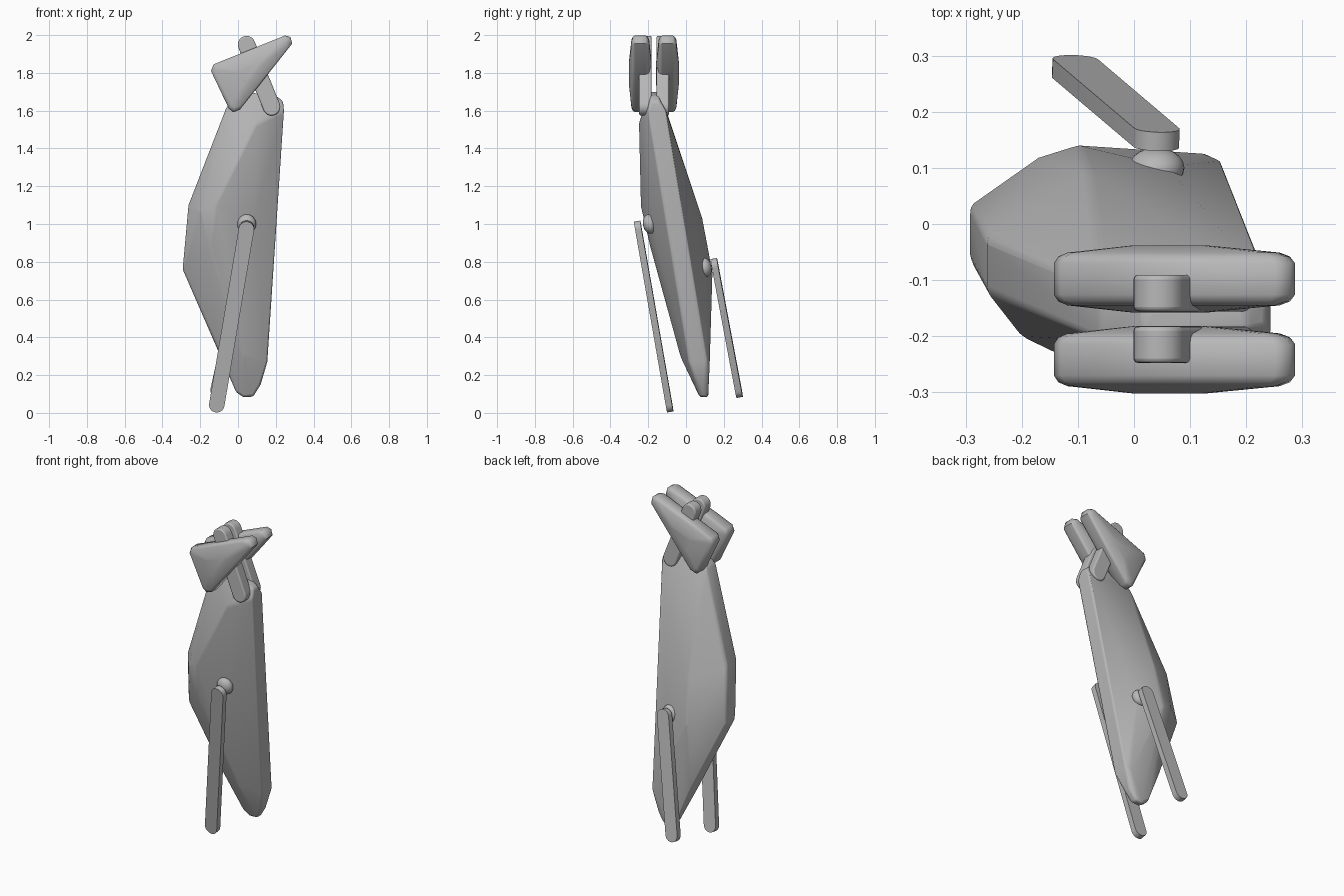
import bpy, bmesh, math
from mathutils import Vector, Matrix

if "Cube" in bpy.data.objects:
    bpy.data.objects.remove(bpy.data.objects["Cube"])

GREY = (0.48, 0.48, 0.48, 1)
grey = bpy.data.materials.new("plain_grey")
grey.use_nodes = True
grey.diffuse_color = GREY
grey.node_tree.nodes["Principled BSDF"].inputs["Base Color"].default_value = GREY


def finish(name, bm, bevel=0, angle=35):
    """Turn a bmesh into a named, shaded object."""
    bmesh.ops.recalc_face_normals(bm, faces=bm.faces)
    mesh = bpy.data.meshes.new(name)
    bm.to_mesh(mesh)
    bm.free()
    mesh.materials.append(grey)
    ob = bpy.data.objects.new(name, mesh)
    bpy.context.collection.objects.link(ob)
    if bevel:
        mod = ob.modifiers.new("soft_edges", "BEVEL")
        mod.width, mod.segments = bevel, 3
        mod.limit_method, mod.angle_limit = "ANGLE", math.radians(20)
    bpy.ops.object.select_all(action="DESELECT")
    ob.select_set(True)
    bpy.context.view_layer.objects.active = ob
    bpy.ops.object.shade_smooth_by_angle(angle=math.radians(angle))
    return ob


def hull(name, points, bevel=0, angle=35):
    """Convex solid around a set of points."""
    bm = bmesh.new()
    for p in points:
        bm.verts.new(p)
    res = bmesh.ops.convex_hull(bm, input=bm.verts)
    loose = {v for v in res["geom_interior"] if isinstance(v, bmesh.types.BMVert)}
    bmesh.ops.delete(bm, geom=list(loose), context="VERTS")
    bmesh.ops.dissolve_limit(bm, angle_limit=0.03, verts=bm.verts, edges=bm.edges)
    return finish(name, bm, bevel, angle)


def bar(name, a, b, radius, thickness, bevel=0):
    """Flat bar with round ends running from a to b."""
    a, b = Vector(a), Vector(b)
    u = (b - a).normalized()
    n = Vector((0, 1, 0))
    n = (n - u * n.dot(u)).normalized()
    w = u.cross(n)
    points = []
    for centre, start in ((a, math.pi / 2), (b, -math.pi / 2)):
        for i in range(11):
            t = start + math.pi * i / 10
            rim = centre + radius * (math.cos(t) * u + math.sin(t) * w)
            points += [rim + n * thickness / 2, rim - n * thickness / 2]
    return hull(name, points, bevel)


# Body: thin leaning rim with a raised ridge on the front and the back
rim = [(0.03, 0.082), (0.08, 0.086), (0.12, 0.15), (0.155, 0.27), (0.243, 1.6),
       (0.238, 1.65), (0.2, 1.68), (0.02, 1.70), (-0.06, 1.62), (-0.262, 1.1),
       (-0.293, 0.76), (-0.1, 0.33), (-0.01, 0.11)]
body = []
for x, z in rim:
    middle = -0.17 + (1.69 - z) * 0.165
    half = 0.022 if z < 0.2 or z > 1.64 else 0.048
    body += [(x, middle - half, z), (x, middle + half, z)]
body += [(0.1, -0.25, 1.53), (-0.12, -0.24, 1.09), (-0.2, -0.2, 1.06),
         (-0.15, -0.19, 0.88), (0.08, -0.18, 1.0), (0.03, -0.03, 0.3)]
body += [(0.1, -0.1, 1.55), (-0.08, 0.09, 1.02), (-0.1, 0.14, 0.75),
         (-0.17, 0.118, 0.78), (0.06, 0.103, 0.77), (0.13, 0.125, 0.25)]
hull("body", body, 0.015, 45)

# Head: a pair of rounded triangular plates, each crossed by a short arm
triangle = [(-0.143, 1.81), (-0.13, 1.845), (0.25, 1.998), (0.278, 1.99),
            (0.287, 1.955), (0.01, 1.605), (-0.025, 1.592), (-0.048, 1.61)]
cx = sum(p[0] for p in triangle) / len(triangle)
cz = sum(p[1] for p in triangle) / len(triangle)
for side, plate_y, arm_y in (("front", -0.242, -0.215), ("back", -0.098, -0.123)):
    plate = []
    for scale, half in ((1, 0.028), (0.96, 0.04), (0.88, 0.047), (0.3, 0.06)):
        for x, z in triangle:
            for s in (-half, half):
                plate.append((cx + (x - cx) * scale, plate_y + s, cz + (z - cz) * scale))
    hull(side + "_head_plate", plate, 0, 50)
    bar(side + "_arm", (0.045, arm_y, 1.95), (0.178, arm_y, 1.62), 0.046, 0.065, 0.008)

# Legs and the flattened joints that hold them
legs = (("front", (0.045, -0.252, 0.975), (-0.112, -0.09, 0.045), (0.046, -0.192, 1.0)),
        ("back", (0.04, 0.154, 0.777), (-0.105, 0.277, 0.122), (0.04, 0.1, 0.77)))
for side, top, foot, joint in legs:
    bar(side + "_leg", top, foot, 0.041, 0.034)
    bm = bmesh.new()
    lean = Matrix.Rotation(math.radians(10), 4, "X")
    bmesh.ops.create_uvsphere(
        bm, u_segments=20, v_segments=12, radius=1,
        matrix=Matrix.Translation(joint) @ lean @ Matrix.Diagonal((0.05, 0.036, 0.052, 1)))
    finish(side + "_joint", bm, 0, 60)
